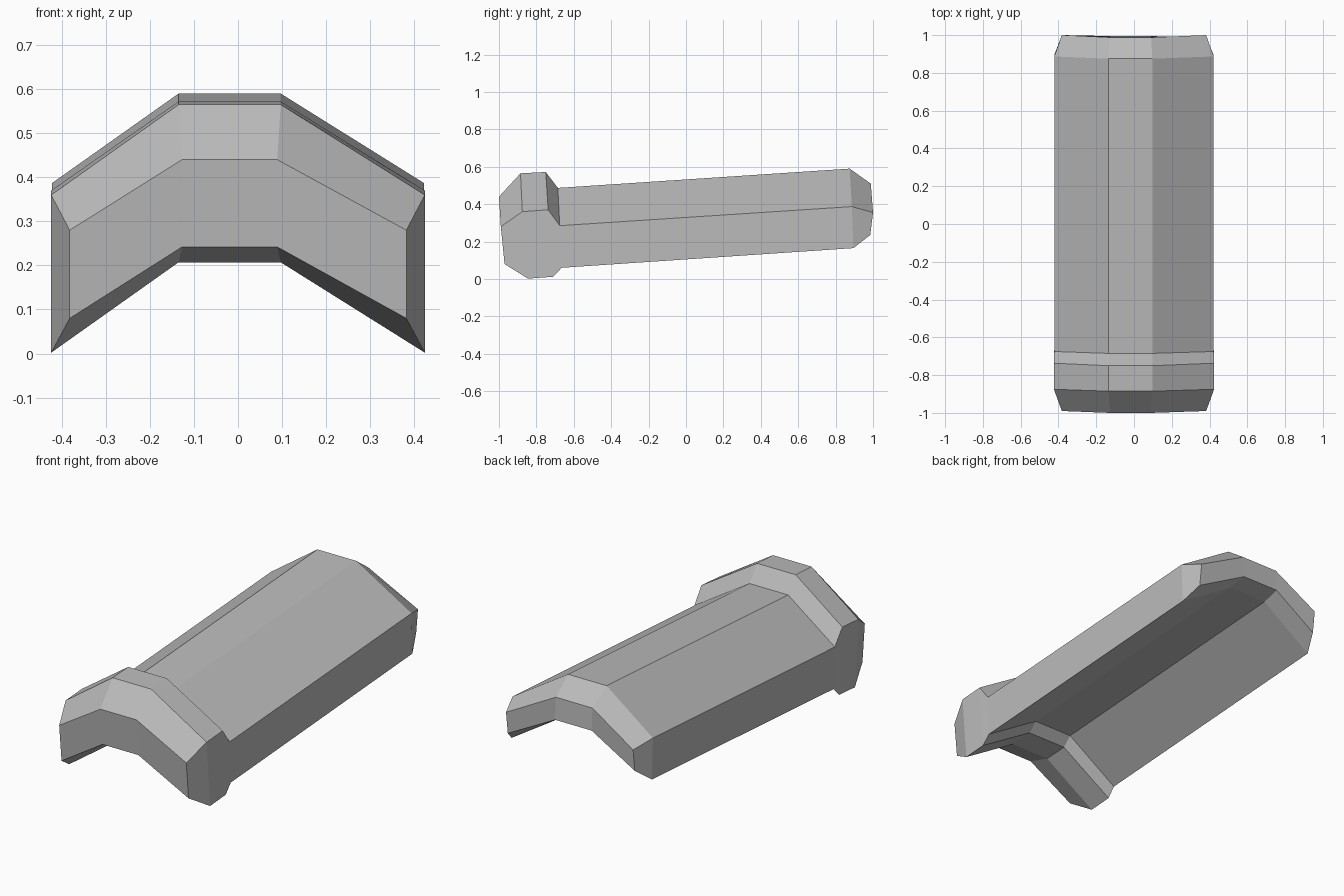
import bpy, bmesh

cube = bpy.data.objects.get("Cube")
if cube:
    bpy.data.objects.remove(cube, do_unlink=True)

# One grey clay material
clay = bpy.data.materials.new("grey clay")
clay.use_nodes = True
colour = (0.5, 0.5, 0.5, 1)
clay.diffuse_color = colour
clay.node_tree.nodes["Principled BSDF"].inputs["Base Color"].default_value = colour

RIDGE_LEFT, RIDGE_RIGHT = -0.135, 0.097

# Each station: half width, ridge inset, then (y, z) of the
# ridge top, outer shoulder, ridge underside and lower side edge
stations = [
    (0.382, 0.008, (-1.0, 0.44), (-0.99, 0.28), (-0.983, 0.242), (-0.97, 0.08)),     # front face
    (0.424, 0, (-0.885, 0.565), (-0.875, 0.36), (-0.86, 0.207), (-0.845, 0.002)),    # lip front
    (0.424, 0, (-0.75, 0.572), (-0.737, 0.37), (-0.725, 0.215), (-0.71, 0.012)),     # lip back
    (0.422, 0, (-0.685, 0.487), (-0.675, 0.285), (-0.675, 0.262), (-0.665, 0.06)),   # body front
    (0.422, 0, (0.875, 0.59), (0.887, 0.387), (0.89, 0.37), (0.895, 0.165)),         # body back
    (0.382, 0.006, (0.988, 0.51), (1.0, 0.355), (0.995, 0.39), (0.985, 0.235)),      # back face
]

# Loft the angled arch section through the stations
bm = bmesh.new()
rings = []
for half, inset, top, shoulder, under, edge in stations:
    left, right = RIDGE_LEFT + inset, RIDGE_RIGHT - inset
    section = [(-half, shoulder), (left, top), (right, top), (half, shoulder),
               (half, edge), (right, under), (left, under), (-half, edge)]
    rings.append([bm.verts.new((x, *yz)) for x, yz in section])

count = len(rings[0])
for a, b in zip(rings, rings[1:]):
    for i in range(count):
        j = (i + 1) % count
        bm.faces.new((a[i], a[j], b[j], b[i]))

# Close both ends with three quads each
for ring in (rings[0], rings[-1]):
    for i in range(3):
        bm.faces.new((ring[i], ring[i + 1], ring[6 - i], ring[7 - i]))

bmesh.ops.recalc_face_normals(bm, faces=bm.faces)
mesh = bpy.data.meshes.new("roof_tile")
bm.to_mesh(mesh)
bm.free()
mesh.materials.append(clay)
tile = bpy.data.objects.new("roof_tile", mesh)
bpy.context.collection.objects.link(tile)
